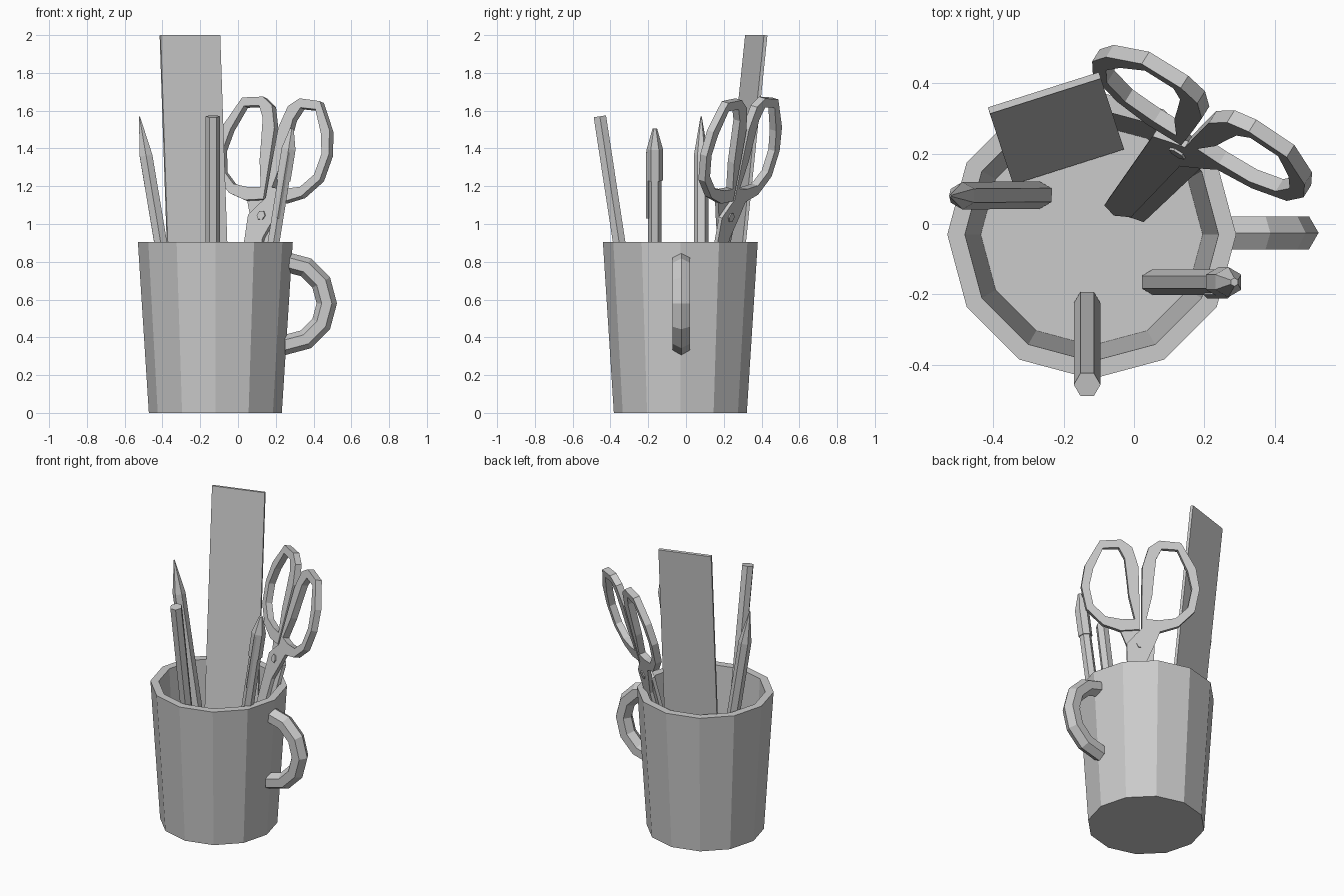
import bpy, math
from mathutils import Vector, Matrix

if "Cube" in bpy.data.objects:
    bpy.data.objects.remove(bpy.data.objects["Cube"])


def make(name, verts, faces, matrix=None):
    me = bpy.data.meshes.new(name)
    me.from_pydata([(matrix @ Vector(v)) if matrix else v for v in verts], [], faces)
    me.update()
    ob = bpy.data.objects.new(name, me)
    bpy.context.collection.objects.link(ob)
    # consistent outward normals
    import bmesh
    bm = bmesh.new()
    bm.from_mesh(me)
    bmesh.ops.recalc_face_normals(bm, faces=bm.faces)
    bm.to_mesh(me)
    bm.free()
    return ob


def loft(name, rings):
    """Skin a list of equal rings and cap both ends."""
    n = len(rings[0])
    verts = [p for r in rings for p in r]
    faces = [(k * n + i, k * n + (i + 1) % n, (k + 1) * n + (i + 1) % n, (k + 1) * n + i)
             for k in range(len(rings) - 1) for i in range(n)]
    faces += [tuple(range(n)), tuple(range(len(verts) - n, len(verts)))]
    return make(name, verts, faces)


def ring(c, r, a, b, n):
    return [Vector(c) + r * (math.cos(t) * a + math.sin(t) * b)
            for t in (2 * math.pi * i / n for i in range(n))]


def rod(name, bottom, top, profile, n=6):
    """Leaning rod; profile is (distance fraction, radius)."""
    p, q = Vector(bottom), Vector(top)
    d = (q - p).normalized()
    s = d.cross(Vector((0, 0, 1))).normalized()
    return loft(name, [ring(p.lerp(q, t), r, s, d.cross(s), n) for t, r in profile])


X, Y, Z = Vector((1, 0, 0)), Vector((0, 1, 0)), Vector((0, 0, 1))

# Cup: outer wall, rim, inner wall, floor
loft("cup", [ring((-.12, -.03, z), r, X, Y, 12)
             for r, z in ((.352, 0), (.41, .905), (.36, .905), (.315, .05))])

# Cup handle: hexagonal tube on a half circle
rings = []
for i in range(7):
    a = math.radians(-90 + 30 * i)
    out = Vector((math.cos(a), 0, math.sin(a)))
    rings.append(ring(Vector((.25, -.025, .58)) + .22 * out, .054, out, Y, 6))
loft("cup_handle", rings)

# Ruler leaning on the back wall
w, back = Vector((.315, .1, 0)), Vector((-.006, .018, -.002))
lo, hi = Vector((-.343, .112, .06)), Vector((-.409, .313, 2))
loft("ruler", [[p, p + w, p + w + back, p + back] for p in (lo, hi)])

# Pencils and pen
rod("sharpened_pencil", (-.268, .082, .06), (-.522, .08, 1.57),
    [(0, .039), (.862, .039), (1, .003)])
rod("flat_pencil", (-.133, -.225, .06), (-.133, -.456, 1.57), [(0, .038), (1, .038)])
rod("pen", (.053, -.165, .06), (.285, -.165, 1.505),
    [(0, .036), (.81, .036), (.81, .043), (.925, .043), (1, .012)])
rod("pen_clip", (.209, -.2, 1.03), (.266, -.2, 1.38), [(0, .012), (1, .012)], 4)

# Scissors: local u (across), v (along), n (thickness) about the pivot
u = Vector((.84, -.54, -.04)).normalized()
v = Vector((.163, .188, .969)).normalized()
M = Matrix.Translation((.135, .22, 1.04)) @ Matrix((u, v, u.cross(v))).transposed().to_4x4()
outer = [(.115, .645), (.245, .635), (.335, .48), (.357, .35), (.327, .21), (.228, .115),
         (.12, .08), (.006, .09), (.008, .3), (.012, .48), (.05, .6)]
inner = [(.13, .595), (.225, .59), (.285, .46), (.31, .35), (.285, .235), (.21, .165),
         (.11, .15), (.035, .155), (.07, .3), (.08, .4), (.095, .53)]
blade = [(.12, .085), (.085, 0), (.03, -.12), (.02, -.92), (-.02, -1.01), (-.06, -.97),
         (-.082, -.12), (-.085, 0), (-.03, .06), (.006, .095)]
for side, s in (("right", 1), ("left", -1)):
    h, n = .021, len(outer)
    loops = [[(s * a, b, z) for a, b in pts]
             for pts, z in ((outer, -h), (outer, h), (inner, h), (inner, -h))]
    faces = [(k * n + i, k * n + (i + 1) % n,
              (k + 1) % 4 * n + (i + 1) % n, (k + 1) % 4 * n + i)
             for k in range(4) for i in range(n)]
    make("scissor_grip_" + side, [p for l in loops for p in l], faces, M)
    loft("scissor_blade_" + side,
         [[M @ Vector((s * a, b, z)) for a, b in blade] for z in (0, s * h)])

# Pivot screw
loft("scissor_pivot", [[M @ p for p in ring((0, 0, z), .026, X, Y, 6)] for z in (-.028, .028)])
